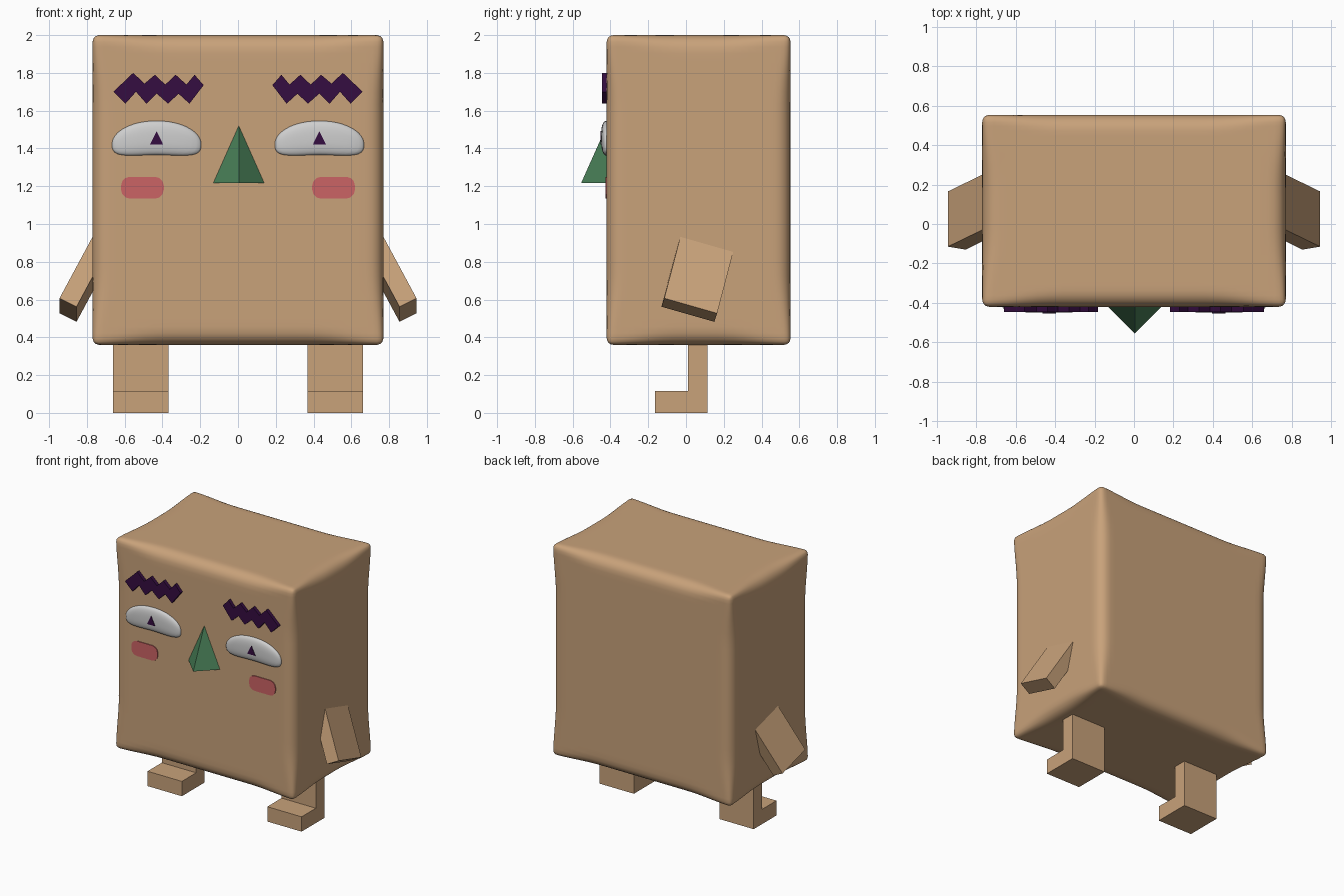
import bpy, bmesh, math
from mathutils import Vector

if "Cube" in bpy.data.objects:
    bpy.data.objects.remove(bpy.data.objects["Cube"])


def mat(name, rgb):
    m = bpy.data.materials.new(name)
    m.diffuse_color = (*rgb, 1)
    m.use_nodes = True
    m.node_tree.nodes["Principled BSDF"].inputs["Base Color"].default_value = m.diffuse_color
    return m


TAN = mat("tan", (0.58, 0.36, 0.195))
WHITE = mat("eye_white", (0.62, 0.62, 0.62))
PURPLE = mat("dark_purple", (0.035, 0.004, 0.052))
GREEN = mat("green", (0.065, 0.21, 0.095))
PINK = mat("pink", (0.60, 0.125, 0.13))


def finish(bm, name, material, smooth=False):
    bmesh.ops.recalc_face_normals(bm, faces=bm.faces)
    me = bpy.data.meshes.new(name)
    bm.to_mesh(me)
    bm.free()
    me.materials.append(material)
    for p in me.polygons:
        p.use_smooth = smooth
    ob = bpy.data.objects.new(name, me)
    bpy.context.collection.objects.link(ob)
    return ob


def prism(name, base, offset, material):
    """Extrude a closed outline of 3D points along an offset vector."""
    bm = bmesh.new()
    face = bm.faces.new([bm.verts.new(p) for p in base])
    res = bmesh.ops.extrude_face_region(bm, geom=[face], use_keep_orig=True)
    verts = [v for v in res["geom"] if isinstance(v, bmesh.types.BMVert)]
    bmesh.ops.translate(bm, verts=verts, vec=offset)
    return finish(bm, name, material)


def plate(name, outline, y_front, y_back, material):
    return prism(name, [(x, y_front, z) for x, z in outline],
                 (0, y_back - y_front, 0), material)


# body: soft box whose edges are rounder in the middle than at the corners
half = Vector((0.77, 0.487, 0.82))
centre = Vector((0, 0.067, 1.18))
bm = bmesh.new()
bmesh.ops.create_cube(bm, size=2)
bmesh.ops.subdivide_edges(bm, edges=bm.edges[:], cuts=31, use_grid_fill=True)
for v in bm.verts:
    p = Vector([math.sin(c * math.pi / 2) * h for c, h in zip(v.co, half)])
    t = min(1, max(half[i] - abs(p[i]) for i in range(3)) / 0.4)
    r = 0.035 + 0.05 * t * t * (3 - 2 * t)
    q = Vector([max(-h + r, min(h - r, c)) for c, h in zip(p, half)])
    v.co = centre + q + (p - q).normalized() * r
finish(bm, "body", TAN, True)

# nose: four-sided pyramid half sunk in the face
bm = bmesh.new()
bmesh.ops.create_cone(bm, cap_ends=True, segments=4, radius1=0.135, radius2=0, depth=0.303)
bmesh.ops.translate(bm, verts=bm.verts, vec=(0.004, -0.42, 1.3685))
finish(bm, "nose", GREEN)

# eyebrow outline (left half, x is mirrored for the right)
brow = [(.66, 1.70), (.555, 1.80), (.495, 1.743), (.44, 1.79), (.385, 1.738),
        (.33, 1.79), (.273, 1.738), (.23, 1.79), (.182, 1.735), (.257, 1.637),
        (.315, 1.69), (.37, 1.637), (.43, 1.69), (.485, 1.637), (.54, 1.70),
        (.596, 1.637)]

for s, side in ((-1, "right"), (1, "left")):
    # leg with foot: L-shaped profile
    leg = [(-.165, 0), (.115, 0), (.115, .45), (.01, .45), (.01, .115), (-.165, .115)]
    prism(side + "_leg", [(s * .367, y, z) for y, z in leg], (s * .295, 0, 0), TAN)

    # arm: slanted box running up into the body
    a = Vector((s * .945, -.115, .607))
    w, t = Vector((0, .28, -.08)), Vector((-s * .09, -.015, -.045))
    prism(side + "_arm", [a, a + w, a + w + t, a + t],
          Vector((-s * .175, .085, .325)) * 1.15, TAN)

    plate(side + "_eyebrow", [(s * x, z) for x, z in brow], -.446, -.41, PURPLE)

    # eye: flattened, blunt-ended sphere bent down at both ends
    bm = bmesh.new()
    bmesh.ops.create_uvsphere(bm, u_segments=32, v_segments=20, radius=1)
    for v in bm.verts:
        x, y, z = v.co
        n = (abs(x) ** 2.6 + abs(y) ** 2.6 + abs(z) ** 2.6) ** (-1 / 2.6)
        x, y, z = x * n, y * n, z * n
        v.co = (s * .431 + .236 * x, -.42 + .03 * y, 1.456 + .09 * z - .038 * x * x)
    finish(bm, side + "_eye", WHITE, True)

    # pupil
    plate(side + "_pupil", [(s * .431 + dx, z) for dx, z in
                            ((-.034, 1.422), (.034, 1.422), (0, 1.492))], -.453, -.445, PURPLE)

    # cheek: plate with rounded corners
    cheek = []
    for k, (cx, cz) in enumerate(((1, 1), (-1, 1), (-1, -1), (1, -1))):
        for j in range(4):
            ang = math.pi / 2 * (k + j / 3)
            cheek.append((s * .506 + cx * .066 + .047 * math.cos(ang),
                          1.192 + cz * .011 + .047 * math.sin(ang)))
    plate(side + "_cheek", cheek, -.426, -.418, PINK)
